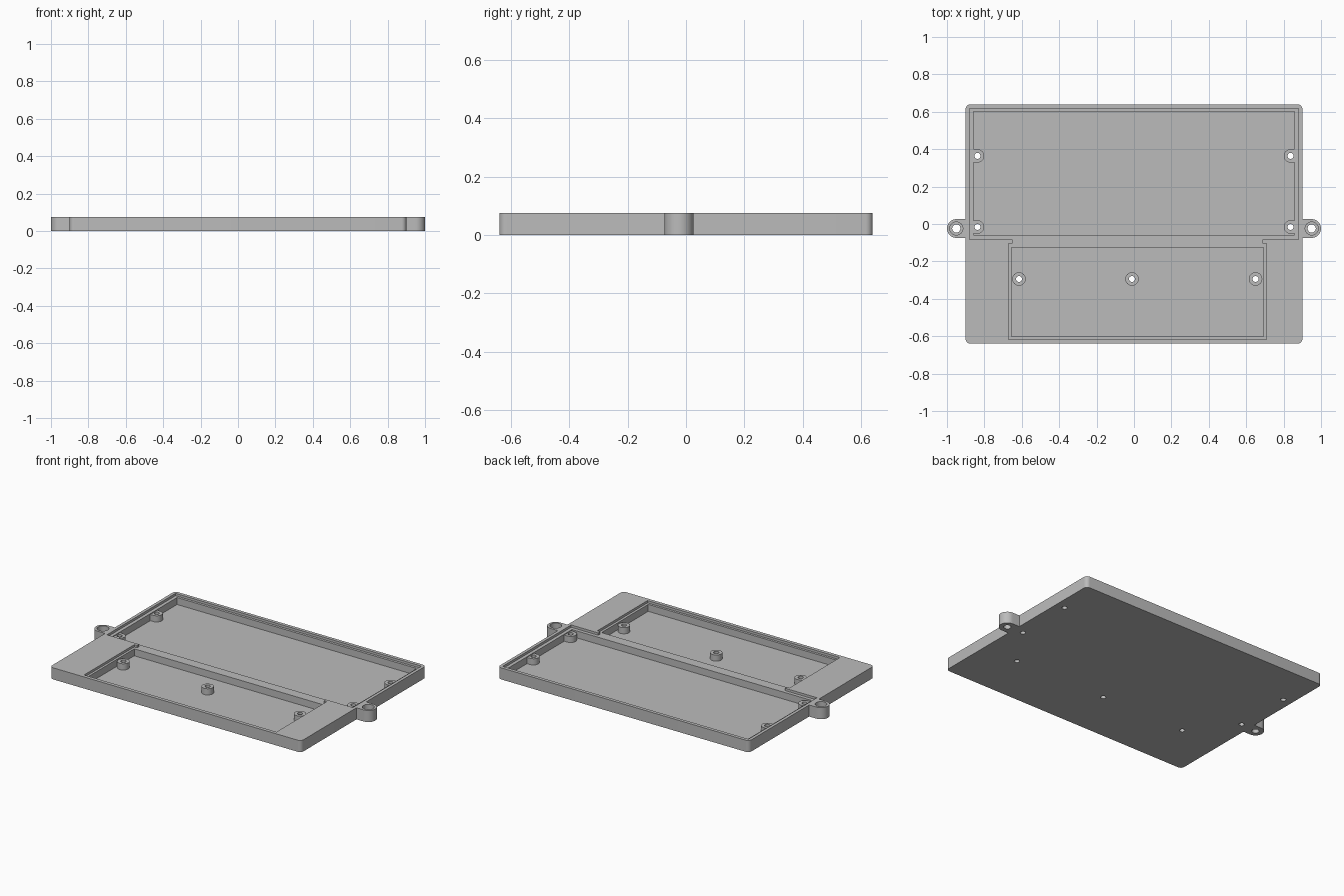
import bpy, bmesh, math

if "Cube" in bpy.data.objects:
    bpy.data.objects.remove(bpy.data.objects["Cube"])

H = 0.075          # overall height
LEDGE = 0.06       # lip level
FLOOR = 0.015      # pocket floor level
POST = 0.055       # top of screw posts
EAR_Y = -0.024

grey = bpy.data.materials.new("mid grey")
grey.diffuse_color = (0.5, 0.5, 0.5, 1)
grey.use_nodes = True
grey.node_tree.nodes["Principled BSDF"].inputs["Base Color"].default_value = grey.diffuse_color


def prism(name, pts, z0, z1):
    """Extrude a counter-clockwise outline from z0 to z1."""
    bm = bmesh.new()
    face = bm.faces.new([bm.verts.new((x, y, z0)) for x, y in pts])
    top = bmesh.ops.extrude_face_region(bm, geom=[face])["geom"]
    bmesh.ops.translate(bm, vec=(0, 0, z1 - z0),
                        verts=[v for v in top if isinstance(v, bmesh.types.BMVert)])
    bmesh.ops.recalc_face_normals(bm, faces=bm.faces)
    mesh = bpy.data.meshes.new(name)
    bm.to_mesh(mesh)
    bm.free()
    mesh.materials.append(grey)
    ob = bpy.data.objects.new(name, mesh)
    bpy.context.collection.objects.link(ob)
    return ob


def arc(cx, cy, r, a0, a1, n):
    return [(cx + r * math.cos(math.radians(a0 + (a1 - a0) * i / n)),
             cy + r * math.sin(math.radians(a0 + (a1 - a0) * i / n))) for i in range(n + 1)]


def circle(cx, cy, r, n=32):
    return arc(cx, cy, r, 0, 360, n)[:-1]


def rect(x0, y0, x1, y1):
    return [(x0, y0), (x1, y0), (x1, y1), (x0, y1)]


def boolean(ob, tool, op="DIFFERENCE"):
    mod = ob.modifiers.new("cut", "BOOLEAN")
    mod.operation, mod.solver, mod.object = op, "EXACT", tool
    bpy.context.view_layer.objects.active = ob
    bpy.ops.object.modifier_apply(modifier=mod.name)
    bpy.data.objects.remove(tool)


# Tray body with rounded vertical corners
r, X, Y = 0.025, 0.9, 0.64
outline = []
for i, (sx, sy) in enumerate([(1, 1), (-1, 1), (-1, -1), (1, -1)]):
    outline += arc(sx * (X - r), sy * (Y - r), r, 90 * i, 90 * i + 90, 8)
tray = prism("tray", outline, 0, H)

# Shallow lip recess running around both compartments
lip = [(-0.88, 0.618), (-0.88, -0.083), (-0.65, -0.083), (-0.65, -0.104), (-0.67, -0.104),
       (-0.67, -0.617), (0.708, -0.617), (0.708, -0.104), (0.687, -0.104), (0.687, -0.083),
       (0.88, -0.083), (0.88, 0.618)]
boolean(tray, prism("lip_cutter", lip, LEDGE, 0.12))

# Two deep compartments
boolean(tray, prism("rear_pocket", rect(-0.858, -0.06, 0.858, 0.602), FLOOR, 0.12))
boolean(tray, prism("front_pocket", rect(-0.655, -0.602, 0.692, -0.125), FLOOR, 0.12))

# Screw posts with through holes; rear ones are tied to the side walls
posts = [(s * 0.837, y) for s in (-1, 1) for y in (0.364, -0.016)]
posts += [(-0.615, -0.294), (-0.011, -0.294), (0.65, -0.294)]
parts = [tray]
for i, (px, py) in enumerate(posts):
    if i < 4:
        s = 1 if px > 0 else -1
        shape = arc(px, py, 0.036, 90, 270, 16) if s > 0 else arc(px, py, 0.036, -90, 90, 16)
        shape += [(s * 0.87, py - s * 0.036), (s * 0.87, py + s * 0.036)]
    else:
        shape = circle(px, py, 0.036)
    post = prism("screw_post", shape, 0.006, POST)
    boolean(post, prism("hole", circle(px, py, 0.016, 24), -0.05, 0.12))
    boolean(tray, prism("hole", circle(px, py, 0.016, 24), -0.05, 0.12))
    parts.append(post)

# Mounting ears with counterbored holes
for s in (-1, 1):
    cx = s * 0.95
    shape = arc(cx, EAR_Y, 0.05, -90, 90, 20) if s > 0 else arc(cx, EAR_Y, 0.05, 90, 270, 20)
    shape += [(s * 0.89, EAR_Y + s * 0.05), (s * 0.89, EAR_Y - s * 0.05)]
    ear = prism("mounting_ear", shape, 0, H)
    boolean(ear, prism("hole", circle(cx, EAR_Y, 0.022), -0.05, 0.12))
    boolean(ear, prism("counterbore", circle(cx, EAR_Y, 0.035), 0.04, 0.12))
    parts.append(ear)

# Smooth the round walls, keep hard edges
bpy.ops.object.select_all(action="DESELECT")
for ob in parts:
    ob.select_set(True)
bpy.context.view_layer.objects.active = tray
bpy.ops.object.shade_smooth_by_angle(angle=math.radians(30))
